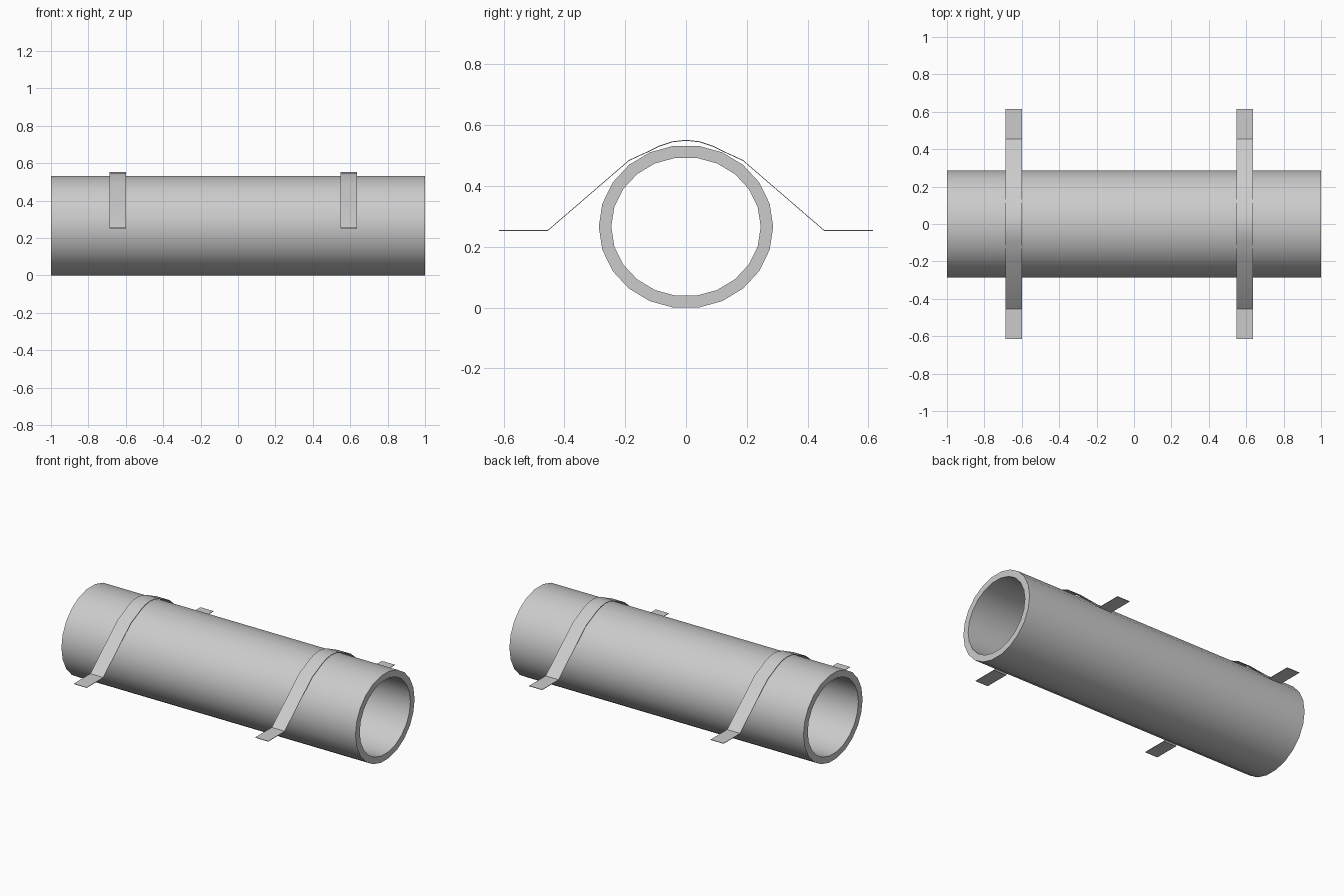
import bpy, bmesh
from math import cos, sin, tau, radians

if "Cube" in bpy.data.objects:
    bpy.data.objects.remove(bpy.data.objects["Cube"])

SIDES = 22
CZ = 0.266


def finish(name, bm, smooth):
    bmesh.ops.recalc_face_normals(bm, faces=bm.faces)
    mesh = bpy.data.meshes.new(name)
    bm.to_mesh(mesh)
    bm.free()
    ob = bpy.data.objects.new(name, mesh)
    bpy.context.collection.objects.link(ob)
    bpy.ops.object.select_all(action='DESELECT')
    ob.select_set(True)
    bpy.context.view_layer.objects.active = ob
    bpy.ops.object.shade_smooth_by_angle(angle=radians(smooth))
    return ob


# Hollow, slightly oval pipe lying along x
bm = bmesh.new()


def ring(x, ry, rz):
    return [bm.verts.new((x, ry * cos(tau * i / SIDES), CZ + rz * sin(tau * i / SIDES)))
            for i in range(SIDES)]


rings = [ring(-1, .287, .269), ring(1, .287, .269), ring(1, .246, .229), ring(-1, .246, .229)]
for k in range(4):
    a, b = rings[k], rings[(k + 1) % 4]
    for i in range(SIDES):
        j = (i + 1) % SIDES
        bm.faces.new((a[i], a[j], b[j], b[i]))
finish("pipe", bm, 30)

# Thin bent straps over the pipe, with flat feet at both sides
half = [(.615, .255), (.455, .255), (.187, .486), (.13, .512), (.09, .532), (.045, .547)]
profile = [(-y, z) for y, z in half] + [(0, .552)] + half[::-1]
T = 0.003
for name, x in (("strap_left", -.642), ("strap_right", .592)):
    bm = bmesh.new()
    rows = [[bm.verts.new((x + dx, y, z - dz)) for dx, dz in
             ((-.044, 0), (.044, 0), (.044, T), (-.044, T))] for y, z in profile]
    for a, b in zip(rows, rows[1:]):
        for k in range(4):
            m = (k + 1) % 4
            bm.faces.new((a[k], a[m], b[m], b[k]))
    bm.faces.new(rows[0])
    bm.faces.new(rows[-1])
    finish(name, bm, 30)
